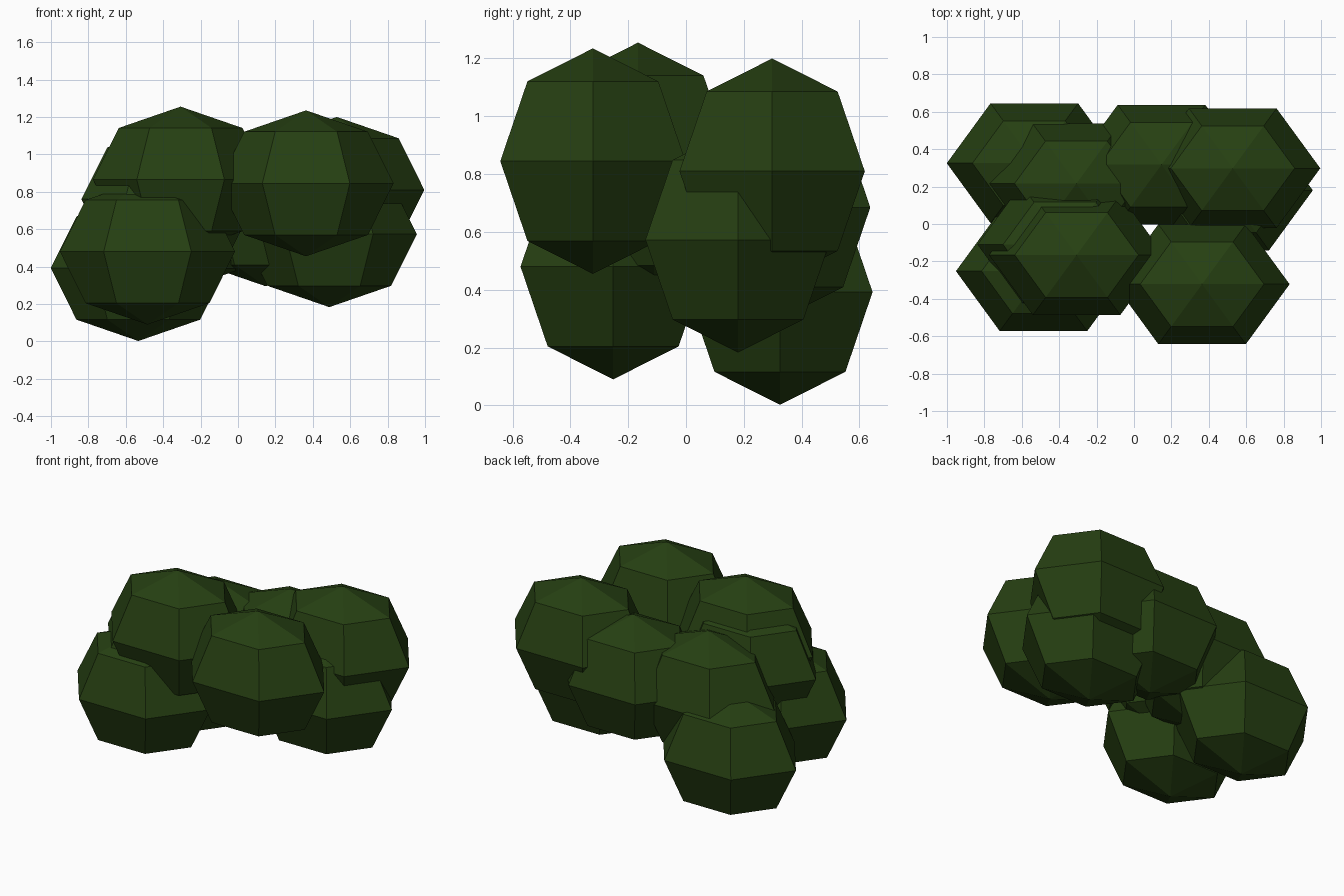
import bpy
import math

if "Cube" in bpy.data.objects:
    bpy.data.objects.remove(bpy.data.objects["Cube"])

# Single dark leaf green
leaf = bpy.data.materials.new("leaf_green")
leaf.diffuse_color = (0.019, 0.050, 0.006, 1.0)
leaf.use_nodes = True
leaf.node_tree.nodes["Principled BSDF"].inputs["Base Color"].default_value = leaf.diffuse_color

SEG, RINGS = 6, 4             # low-poly sphere: 6 sides, 4 bands
RX, RY, RZ = 0.468, 0.37, 0.39


def clump_mesh():
    """Squashed low-poly sphere with corners on the x axis."""
    verts = [(0, 0, RZ)]
    for r in range(1, RINGS):
        p = math.pi * r / RINGS
        for s in range(SEG):
            a = 2 * math.pi * s / SEG
            verts.append((RX * math.sin(p) * math.cos(a),
                          RY * math.sin(p) * math.sin(a),
                          RZ * math.cos(p)))
    verts.append((0, 0, -RZ))
    last = len(verts) - 1
    base = last - SEG
    faces = []
    for s in range(SEG):
        t = (s + 1) % SEG
        faces.append((0, 1 + s, 1 + t))
        for r in range(RINGS - 2):
            o, n = 1 + r * SEG, 1 + (r + 1) * SEG
            faces.append((o + s, n + s, n + t, o + t))
        faces.append((base + s, last, base + t))
    me = bpy.data.meshes.new("leaf_clump")
    me.from_pydata(verts, [], faces)
    me.materials.append(leaf)
    me.update()
    return me


# Overlapping leaf clumps of the bush
clumps = {
    "clump_front_right": (0.364, -0.322, 0.845),
    "clump_front_left_top": (-0.307, -0.166, 0.865),
    "clump_front_left_inner": (-0.369, -0.11, 0.76),
    "clump_front_left_low": (-0.484, -0.252, 0.48),
    "clump_back_left_low": (-0.533, 0.325, 0.392),
    "clump_back_left_inner": (-0.308, 0.216, 0.665),
    "clump_back_middle": (0.147, 0.317, 0.685),
    "clump_back_right": (0.528, 0.298, 0.81),
    "clump_right_low": (0.488, 0.18, 0.573),
}
mesh = clump_mesh()
for name, pos in clumps.items():
    ob = bpy.data.objects.new(name, mesh)
    ob.location = pos
    bpy.context.collection.objects.link(ob)
